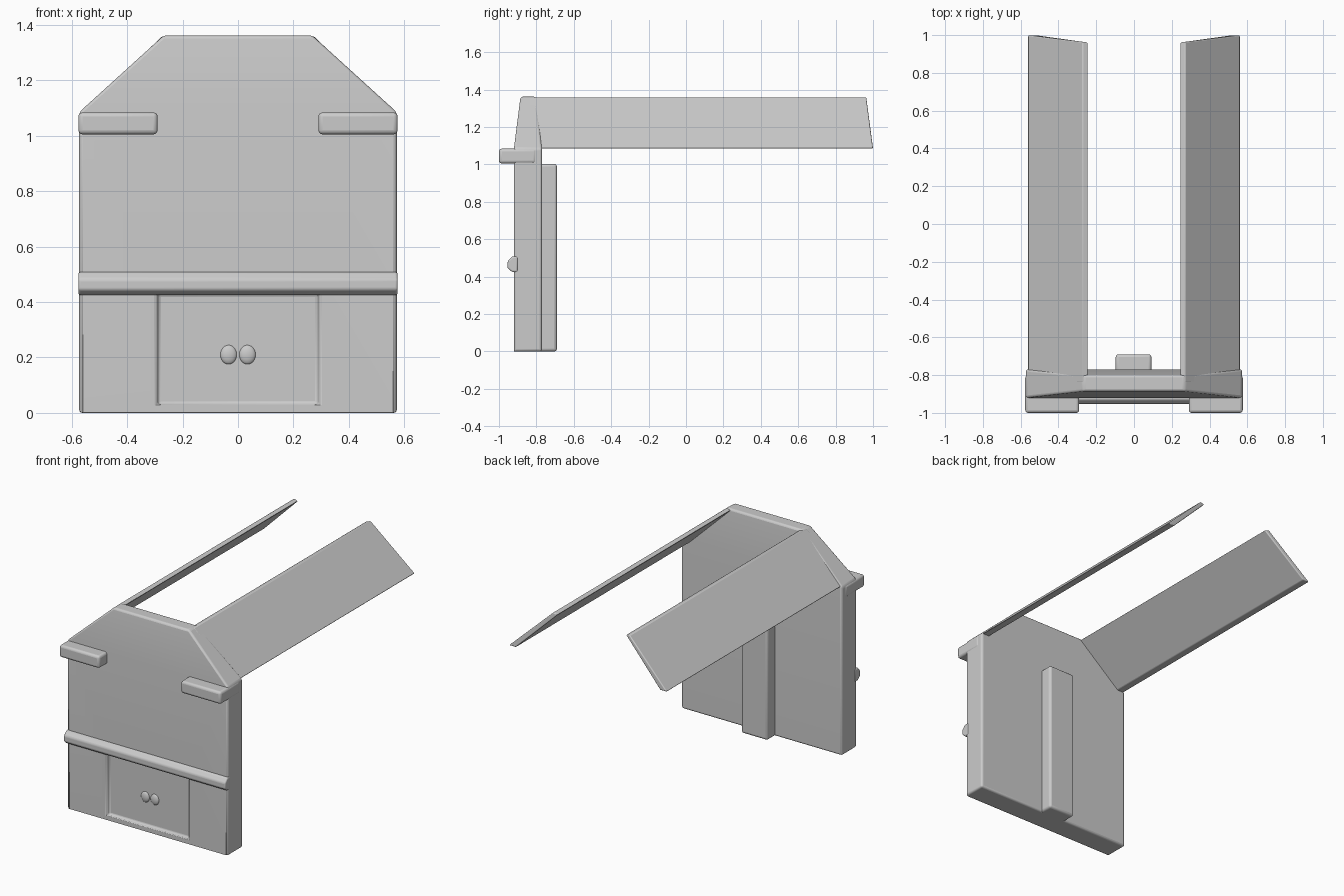
import bpy, bmesh
from math import radians

if "Cube" in bpy.data.objects:
    bpy.data.objects.remove(bpy.data.objects["Cube"])


def finish(ob, bevel):
    # soft rounded edges
    if bevel:
        m = ob.modifiers.new("soft_edges", 'BEVEL')
        m.width, m.segments = bevel, 3
        m.limit_method, m.angle_limit = 'ANGLE', radians(25)
    bpy.ops.object.select_all(action='DESELECT')
    ob.select_set(True)
    bpy.context.view_layer.objects.active = ob
    bpy.ops.object.shade_smooth_by_angle(angle=radians(40))


def loft(name, rings, bevel=0.012):
    # skin closed rings of equal length and cap both ends
    bm = bmesh.new()
    vs = [[bm.verts.new(p) for p in r] for r in rings]
    n = len(rings[0])
    for a, b in zip(vs, vs[1:]):
        for i in range(n):
            j = (i + 1) % n
            bm.faces.new((a[i], a[j], b[j], b[i]))
    bm.faces.new(vs[0])
    bm.faces.new(vs[-1])
    bmesh.ops.recalc_face_normals(bm, faces=bm.faces)
    me = bpy.data.meshes.new(name)
    bm.to_mesh(me)
    bm.free()
    ob = bpy.data.objects.new(name, me)
    bpy.context.collection.objects.link(ob)
    finish(ob, bevel)
    return ob


def box(name, x0, x1, y0, y1, z0, z1, bevel=0.012):
    ring = [(x0, y0), (x1, y0), (x1, y1), (x0, y1)]
    return loft(name, [[(x, y, z) for x, y in ring] for z in (z0, z1)], bevel)


# gabled wall: levels of half width, front y, back y, z
levels = [(0.573, -0.92, -0.77, 0), (0.573, -0.92, -0.77, 1.085),
          (0.268, -0.885, -0.80, 1.362)]
wall = loft("front_wall", [[(-w, f, z), (w, f, z), (w, b, z), (-w, b, z)]
                           for w, f, b, z in levels], 0)

# door recess cut into the wall
cutter = box("recess_cutter", -0.29, 0.29, -1.0, -0.895, 0.03, 0.43, 0)
cut = wall.modifiers.new("door_recess", 'BOOLEAN')
cut.operation, cut.object, cut.solver = 'DIFFERENCE', cutter, 'EXACT'
bpy.ops.object.select_all(action='DESELECT')
wall.select_set(True)
bpy.context.view_layer.objects.active = wall
bpy.ops.object.modifier_move_to_index(modifier="door_recess", index=0)
bpy.ops.object.modifier_apply(modifier="door_recess")
bpy.data.objects.remove(cutter)
finish(wall, 0.012)

# horizontal moulding across the front
band = [(-0.90, 0.425), (-0.93, 0.425), (-0.954, 0.445),
        (-0.954, 0.482), (-0.93, 0.508), (-0.90, 0.508)]
loft("front_band", [[(x, y, z) for y, z in band] for x in (-0.576, 0.576)], 0.008)

# chimney-like rib on the back
box("back_rib", -0.097, 0.092, -0.80, -0.69, 0, 1.003, 0.015)

for s, side in ((-1, "left"), (1, "right")):
    # eave ledges at the front
    a, b = sorted((s * 0.29, s * 0.576))
    box(side + "_ledge", a, b, -1.0, -0.80, 1.005, 1.084, 0.015)
    # sloping roof panel: x, z, y of far end
    prof = [(0.563, 1.085, 1.0), (0.272, 1.36, 0.965),
            (0.243, 1.352, 0.96), (0.515, 1.085, 1.0)]
    loft(side + "_roof_panel",
         [[(s * x, -0.84, z) for x, z, y in prof],
          [(s * x, y, z) for x, z, y in prof]], 0.006)
    # small door knobs
    bpy.ops.mesh.primitive_uv_sphere_add(segments=20, ring_count=12, radius=1,
                                         location=(s * 0.034, -0.893, 0.21))
    knob = bpy.context.object
    knob.name = side + "_knob"
    knob.scale = (0.03, 0.015, 0.035)
    finish(knob, 0)
